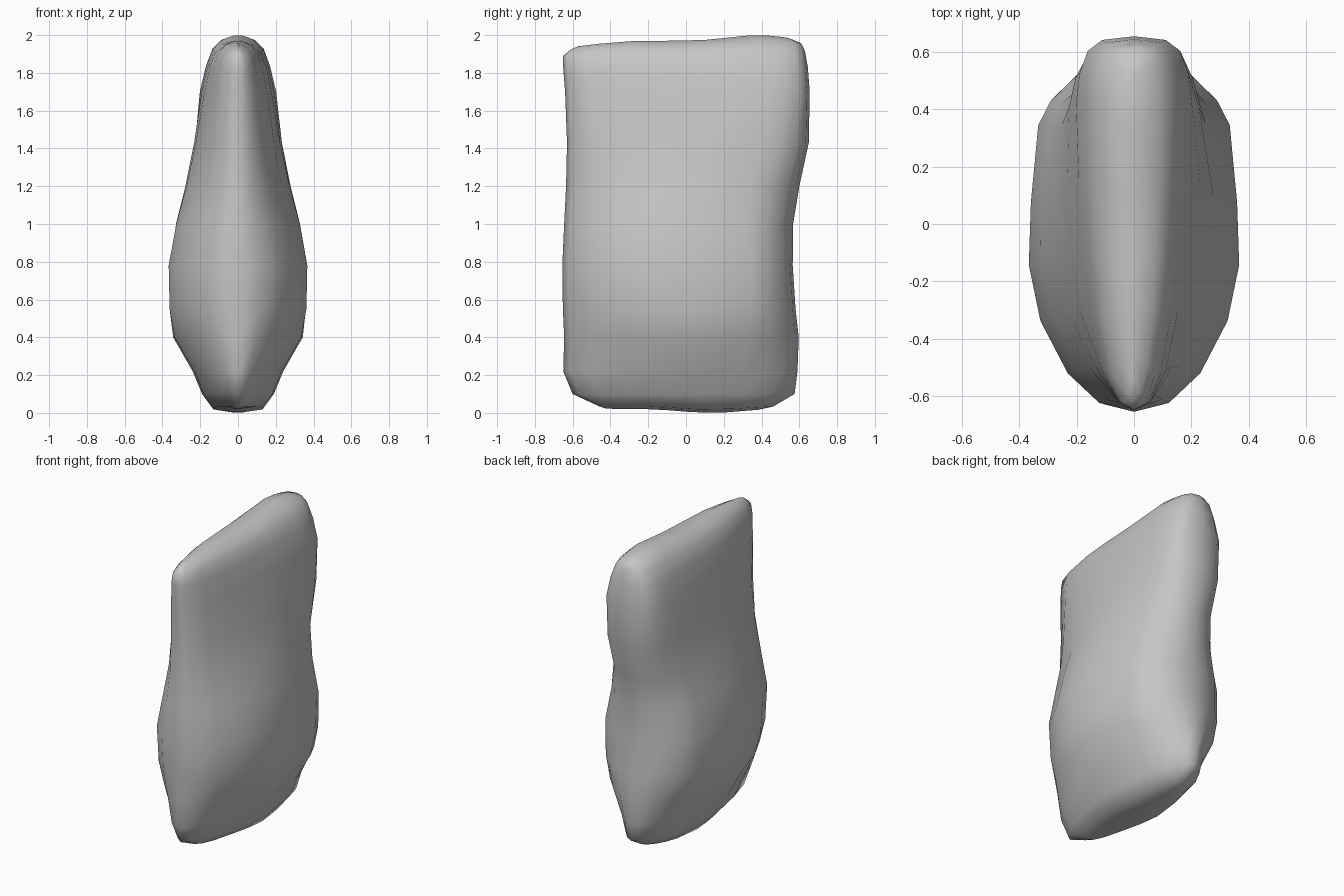
import bpy, bmesh, math

cube = bpy.data.objects.get("Cube")
if cube:
    bpy.data.objects.remove(cube, do_unlink=True)

# One flat stone colour
stone = bpy.data.materials.new("stone_grey")
stone.use_nodes = True
grey = (0.56, 0.56, 0.56, 1)
stone.diffuse_color = grey
stone.node_tree.nodes["Principled BSDF"].inputs["Base Color"].default_value = grey

# Half outlines in plan, front to back: (share of half width, share of depth)
FOOT = [(0, 0), (.24, .03), (.5, .11), (.77, .26), (.96, .42), (1, .57),
        (.85, .77), (.69, .87), (.46, .94), (.23, .98), (0, 1)]
BODY = [(0, 0), (.33, .025), (.63, .11), (.89, .26), (1, .42), (.98, .6),
        (.91, .82), (.79, .89), (.55, .96), (.28, .99), (0, 1)]
CROWN = [(0, 0), (.3, .02), (.55, .1), (.76, .26), (.88, .42), (.95, .6),
         (1, .82), (.94, .9), (.8, .96), (.55, .99), (0, 1)]

# Rings from the foot up: height, half width, front y, back y, share of foot outline
RINGS = [(.022, .03, -.42, .38, 1), (.035, .13, -.46, .46, 1), (.1, .19, -.6, .575, 1),
         (.22, .24, -.65, .59, 1), (.4, .345, -.645, .597, .7), (.55, .365, -.652, .58, .2),
         (.78, .367, -.655, .565, 0), (1, .332, -.645, .567, .4), (1.2, .282, -.635, .6, .5),
         (1.43, .24, -.63, .65, .2), (1.7, .202, -.64, .655, 0), (1.83, .17, -.65, .645, 0),
         (1.91, .135, -.65, .63, 0), (1.95, .085, -.61, .61, 0), (1.97, .02, -.57, .54, 0)]


def sway(y, z):
    """Lift the crown behind its middle, lower its ends and dip the foot."""
    if z > 1.8:
        lift = .03 * math.exp(-((y - .38) / .2) ** 2) - .03 * math.exp(-((y + .62) / .2) ** 2)
        return z + lift * (z - 1.8) / .17
    if z < .1:
        return z - .022 * math.exp(-((y - .13) / .22) ** 2) * (.1 - z) / .078
    return z


def mix(a, b, share):
    return [(ax + (bx - ax) * share, at + (bt - at) * share)
            for (ax, at), (bx, bt) in zip(a, b)]


def ring(bm, z, width, front, back, foot):
    outline = mix(BODY, CROWN, min(1, max(0, (z - 1.1) / .5)))
    half = []
    for across, along in mix(outline, FOOT, foot):
        y = front + (back - front) * along
        half.append((width * across, y, sway(y, z)))
    left = [(-x, y, h) for x, y, h in half[-2:0:-1]]
    return [bm.verts.new(p) for p in half + left]


def cap(bm, loop):
    """Close a mirrored ring with strips running from side to side."""
    n = len(loop)
    for i in range(n // 2):
        corners = [loop[i], loop[i + 1], loop[-i - 1], loop[-i % n]]
        bm.faces.new(list(dict.fromkeys(corners)))


# Stone body lofted through the rings
bm = bmesh.new()
loops = [ring(bm, *r) for r in RINGS]
for low, high in zip(loops, loops[1:]):
    for i in range(len(low)):
        j = (i + 1) % len(low)
        bm.faces.new((low[i], low[j], high[j], high[i]))
cap(bm, loops[0])
cap(bm, loops[-1])
bmesh.ops.recalc_face_normals(bm, faces=bm.faces)
for face in bm.faces:
    face.smooth = True
mesh = bpy.data.meshes.new("stone_slab")
bm.to_mesh(mesh)
bm.free()
mesh.materials.append(stone)
slab = bpy.data.objects.new("stone_slab", mesh)
bpy.context.collection.objects.link(slab)
